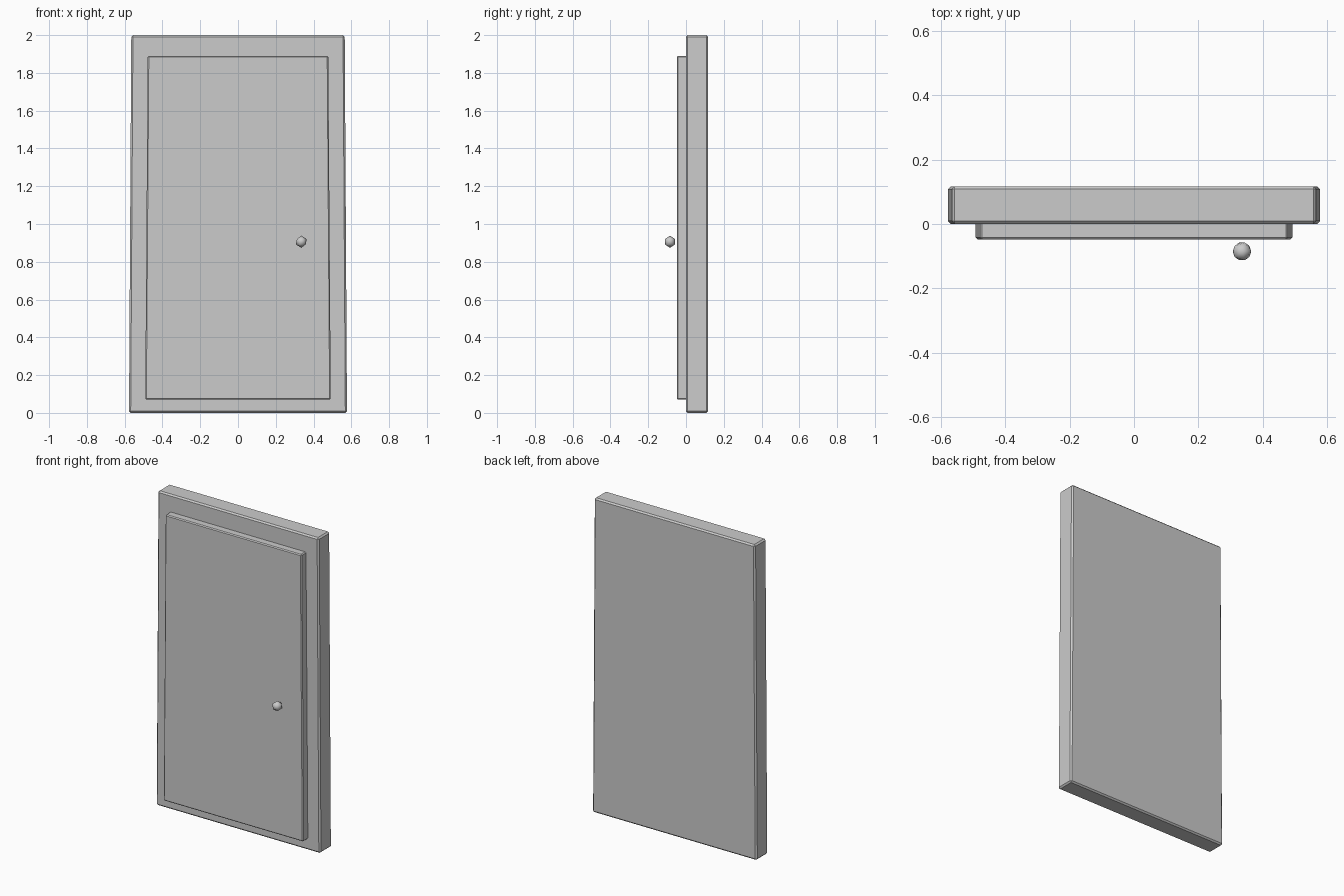
import bpy, bmesh, math
from mathutils import Matrix

if "Cube" in bpy.data.objects:
    bpy.data.objects.remove(bpy.data.objects["Cube"])

grey = bpy.data.materials.new("plain grey")
grey.diffuse_color = (0.6, 0.6, 0.6, 1)
grey.use_nodes = True
grey.node_tree.nodes["Principled BSDF"].inputs["Base Color"].default_value = grey.diffuse_color


def finish(name, bm):
    mesh = bpy.data.meshes.new(name)
    bm.to_mesh(mesh)
    bm.free()
    mesh.materials.append(grey)
    obj = bpy.data.objects.new(name, mesh)
    bpy.context.collection.objects.link(obj)
    return obj


def tapered_slab(name, half_bottom, half_top, y0, y1, z0, z1, bevel):
    """Upright slab, slightly wider at the foot, with chamfered edges."""
    bm = bmesh.new()
    bmesh.ops.create_cube(bm, size=1)
    for v in bm.verts:
        half = half_top if v.co.z > 0 else half_bottom
        v.co = (math.copysign(half, v.co.x),
                y1 if v.co.y > 0 else y0,
                z1 if v.co.z > 0 else z0)
    bmesh.ops.bevel(bm, geom=bm.edges[:], offset=bevel, segments=1,
                    profile=0.5, affect='EDGES')
    return finish(name, bm)


# Frame slab and the raised door leaf in front of it
tapered_slab("door_frame", 0.577, 0.565, 0.0, 0.117, 0.0, 2.0, 0.009)
tapered_slab("door_leaf", 0.491, 0.478, -0.048, 0.008, 0.07, 1.89, 0.006)

# Small faceted round knob
bm = bmesh.new()
bmesh.ops.create_icosphere(bm, subdivisions=1, radius=0.032,
                           matrix=Matrix.Translation((0.335, -0.085, 0.906)))
for f in bm.faces:
    f.smooth = True
finish("door_knob", bm)
